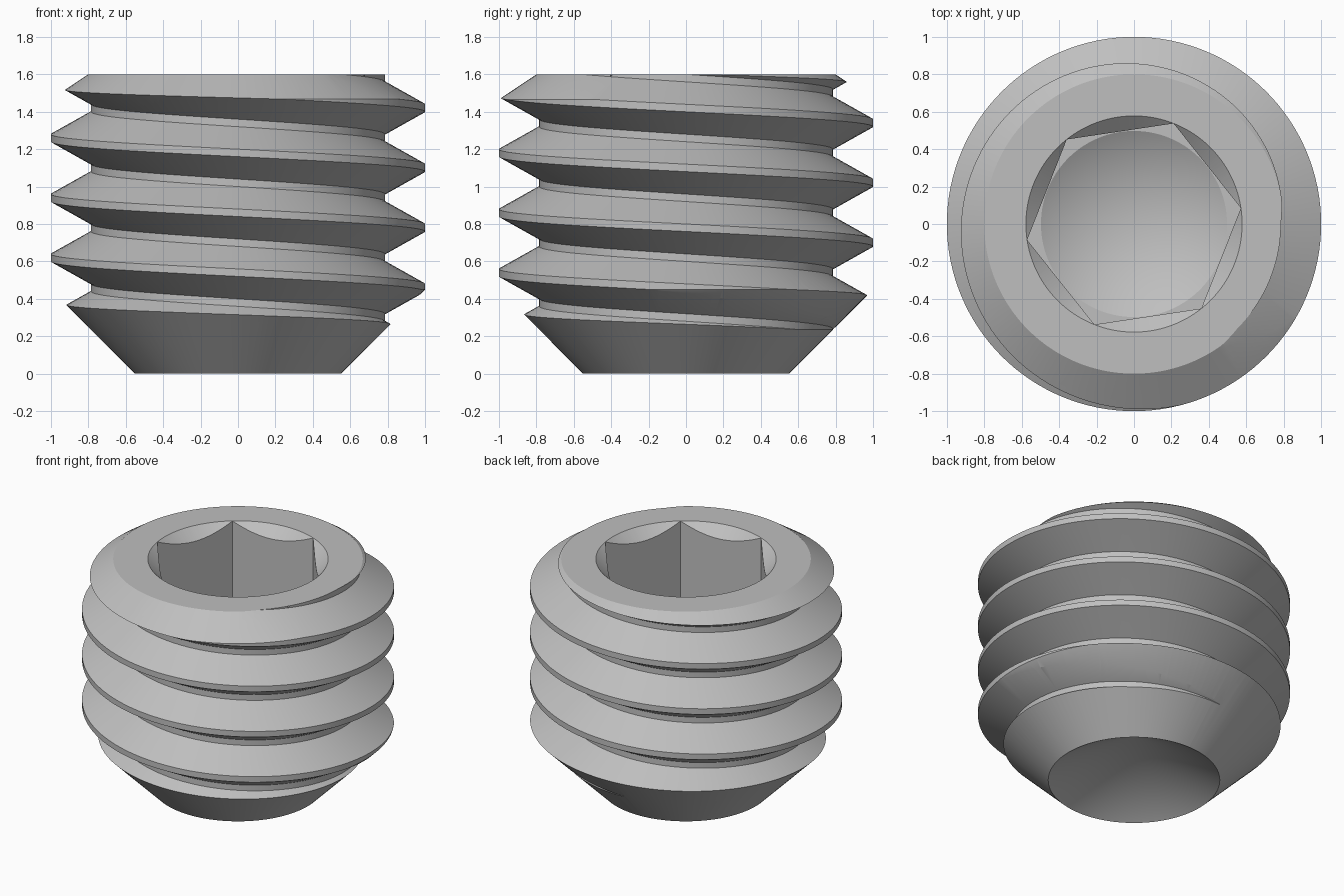
import bpy, bmesh, math

cube = bpy.data.objects.get("Cube")
if cube:
    bpy.data.objects.remove(cube, do_unlink=True)

SEGMENTS = 128
PITCH = 0.32
HEIGHT = 1.6
APOTHEM = 0.5

steel = bpy.data.materials.new("plain_grey_steel")
steel.use_nodes = True
grey = (0.52, 0.52, 0.52, 1)
steel.diffuse_color = grey
steel.node_tree.nodes["Principled BSDF"].inputs["Base Color"].default_value = grey


def finish(bm, name):
    bmesh.ops.recalc_face_normals(bm, faces=bm.faces[:])
    mesh = bpy.data.meshes.new(name)
    bm.to_mesh(mesh)
    bm.free()
    mesh.materials.append(steel)
    obj = bpy.data.objects.new(name, mesh)
    bpy.context.collection.objects.link(obj)
    return obj


def lathe(name, profile):
    """Revolve a profile that starts and ends on the axis."""
    bm = bmesh.new()
    first = bm.verts.new((0, 0, profile[0][1]))
    last = bm.verts.new((0, 0, profile[-1][1]))
    rings = []
    for r, z in profile[1:-1]:
        rings.append([bm.verts.new((r * math.cos(a), r * math.sin(a), z))
                      for a in (math.tau * j / SEGMENTS for j in range(SEGMENTS))])
    for j in range(SEGMENTS):
        k = (j + 1) % SEGMENTS
        bm.faces.new((first, rings[0][k], rings[0][j]))
        bm.faces.new((last, rings[-1][j], rings[-1][k]))
        for low, high in zip(rings, rings[1:]):
            bm.faces.new((low[j], low[k], high[k], high[j]))
    return finish(bm, name)


def helical_solid(name, start, turns):
    """Left-handed thread: flat crest, flanks and narrow flat root."""
    tooth = [(1.0, -0.02), (1.0, 0.02), (0.785, 0.14), (0.785, 0.18)]
    rows = 4 * turns
    bm = bmesh.new()
    grid = []
    for j in range(SEGMENTS):
        a = math.tau * j / SEGMENTS
        column = []
        for p in range(rows):
            r, dz = tooth[p % 4]
            z = start + dz + PITCH * (p // 4 - j / SEGMENTS)
            column.append(bm.verts.new((r * math.cos(a), r * math.sin(a), z)))
        grid.append(column)
    for j in range(SEGMENTS):
        seam = j == SEGMENTS - 1
        nxt, shift = (grid[0], 4) if seam else (grid[j + 1], 0)
        for p in range(shift, rows - 1):
            q = p - shift
            bm.faces.new((grid[j][p], nxt[q], nxt[q + 1], grid[j][p + 1]))
    # Close both ends with fans well outside the finished length
    bottom = bm.verts.new((0, 0, -1.5))
    top = bm.verts.new((0, 0, 3.2))
    for edge in [e for e in bm.edges if e.is_boundary]:
        a, b = edge.verts
        pole = bottom if a.co.z + b.co.z < HEIGHT else top
        bm.faces.new((a, b, pole))
    bmesh.ops.triangulate(bm, faces=bm.faces[:])
    return finish(bm, name)


def hex_prism(name, low, high, turn):
    bm = bmesh.new()
    r = APOTHEM / math.cos(math.pi / 6)
    angles = [turn + math.tau * i / 6 for i in range(6)]
    base = bm.faces.new([bm.verts.new((r * math.cos(a), r * math.sin(a), low))
                         for a in angles])
    made = bmesh.ops.extrude_face_region(bm, geom=[base])["geom"]
    for v in made:
        if isinstance(v, bmesh.types.BMVert):
            v.co.z = high
    return finish(bm, name)


def combine(target, tool, operation):
    mod = target.modifiers.new(operation.lower(), 'BOOLEAN')
    mod.operation = operation
    mod.solver = 'EXACT'
    mod.object = tool
    bpy.context.view_layer.objects.active = target
    bpy.ops.object.modifier_apply(modifier=mod.name)
    bpy.data.objects.remove(tool, do_unlink=True)


# Blank: cup point, tapered nose and chamfered top
screw = lathe("set_screw", [(0, 0.317), (0.55, 0), (1.1, 0.55), (1.1, 1.4),
                            (0.8, HEIGHT), (0, HEIGHT)])

# Thread
combine(screw, helical_solid("thread_form", 1.42 - 6 * PITCH, 9), 'INTERSECT')

# Hexagonal socket with drilled floor and countersunk mouth
combine(screw, hex_prism("socket_form", 0.8, 2.0, math.radians(8.5)), 'DIFFERENCE')
combine(screw, lathe("drill_form", [(0, 0.512), (0.499, 0.801), (0.499, 1.529),
                                    (0.7, 1.71), (0, 1.71)]), 'DIFFERENCE')

# Smooth shading with crisp edges
bpy.ops.object.select_all(action='DESELECT')
screw.select_set(True)
bpy.context.view_layer.objects.active = screw
bpy.ops.object.shade_smooth_by_angle(angle=math.radians(20))
